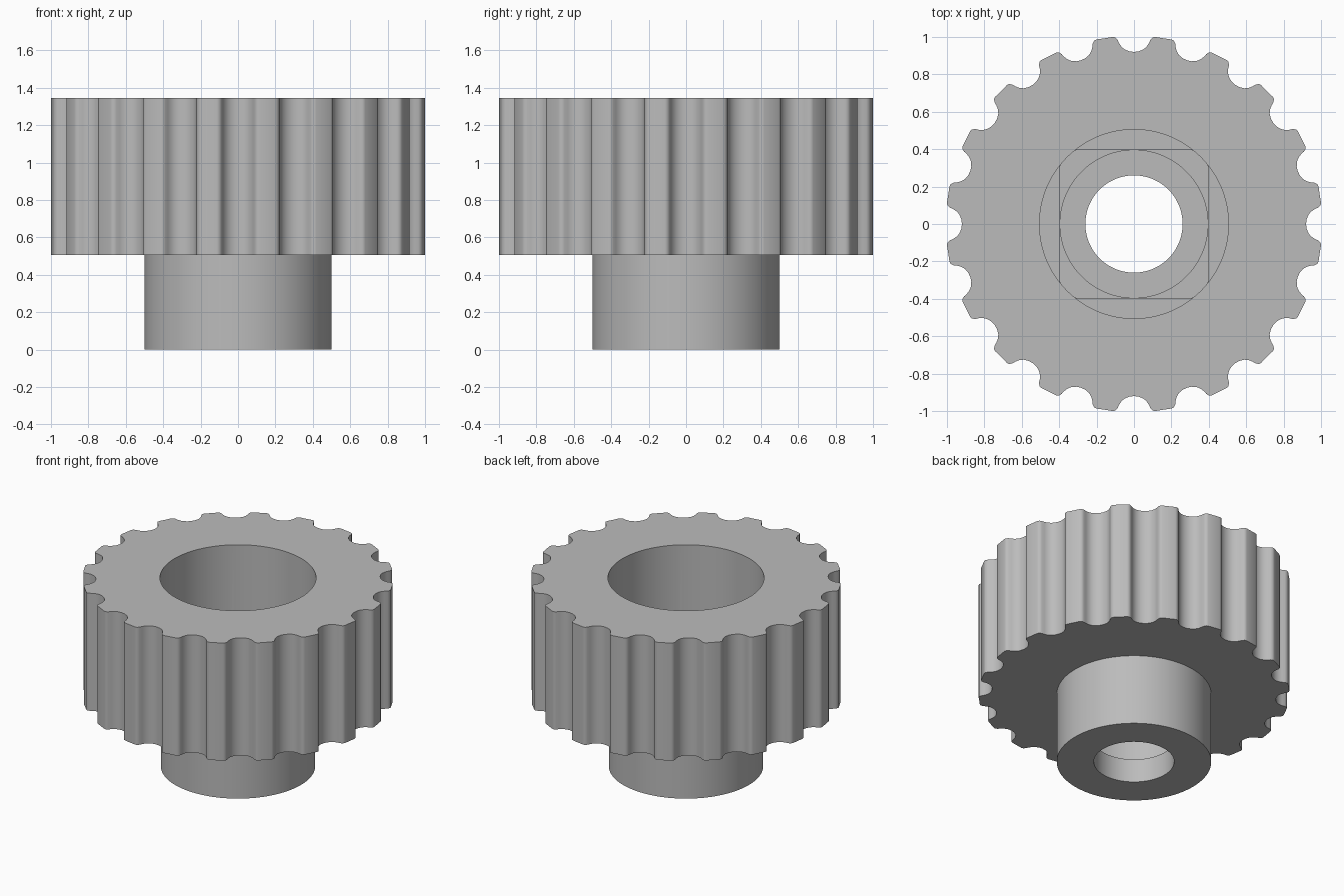
import bpy, bmesh, math

cube = bpy.data.objects.get("Cube")
if cube:
    bpy.data.objects.remove(cube, do_unlink=True)

TEETH = 20
PITCH = 2 * math.pi / TEETH

# Half of one rounded groove, from its floor to the middle of the tooth
half_groove = [(0, 0.92), (0.025, 0.923), (0.05, 0.933), (0.068, 0.949), (0.08, 0.967),
               (0.088, 0.985), (0.1, 0.998), (0.115, 1.0), (0.157, 0.993)]
polar = [(math.atan2(x, y), math.hypot(x, y)) for x, y in half_groove]
groove = [(-a, r) for a, r in polar[-2:0:-1]] + polar
outline = [(a + i * PITCH, r) for i in range(TEETH) for a, r in groove]


def toothed():
    return [(r * math.cos(a), r * math.sin(a)) for a, r in outline]


def circle(radius, flat_x=9, flat_y=9):
    """Circle with optional flats cut across x and y."""
    return [(max(-flat_x, min(flat_x, radius * math.cos(a))),
             max(-flat_y, min(flat_y, radius * math.sin(a)))) for a, r in outline]


HUB, BORE, RECESS, HOLE = 0.5, 0.505, 0.395, 0.26
TOP, RIM, SEAT, STEP, WEB = 1.345, 0.505, 0.84, 0.035, 0.168
bore = circle(BORE)
slot = circle(BORE, flat_y=RECESS)
square = circle(BORE, RECESS, RECESS)
recess = circle(RECESS)
hole = circle(HOLE)

# Closed chain of sections: up the outside, down through the stepped bore
sections = [
    (hole, 0), (circle(HUB), 0), (circle(HUB), RIM),
    (toothed(), RIM), (toothed(), TOP),
    (bore, TOP), (bore, SEAT),
    (slot, SEAT), (slot, SEAT - STEP),
    (square, SEAT - STEP), (square, SEAT - 2 * STEP),
    (recess, SEAT - 2 * STEP), (recess, WEB), (hole, WEB),
]

bm = bmesh.new()
rings = [[bm.verts.new((x, y, z)) for x, y in pts] for pts, z in sections]
count = len(outline)
for k, lower in enumerate(rings):
    upper = rings[(k + 1) % len(rings)]
    for i in range(count):
        j = (i + 1) % count
        bm.faces.new((lower[i], lower[j], upper[j], upper[i]))
bmesh.ops.remove_doubles(bm, verts=bm.verts, dist=1e-5)
bmesh.ops.dissolve_degenerate(bm, edges=bm.edges, dist=1e-5)
bmesh.ops.recalc_face_normals(bm, faces=bm.faces)

mesh = bpy.data.meshes.new("toothed_pulley")
bm.to_mesh(mesh)
bm.free()
pulley = bpy.data.objects.new("toothed_pulley", mesh)
bpy.context.collection.objects.link(pulley)

# Plain grey material
grey = bpy.data.materials.new("plain_grey")
grey.use_nodes = True
colour = (0.5, 0.5, 0.5, 1)
grey.diffuse_color = colour
for node in grey.node_tree.nodes:
    if node.type == "BSDF_PRINCIPLED":
        node.inputs["Base Color"].default_value = colour
mesh.materials.append(grey)

# Smooth the curved walls, keep the rims sharp
bpy.ops.object.select_all(action="DESELECT")
pulley.select_set(True)
bpy.context.view_layer.objects.active = pulley
bpy.ops.object.shade_smooth_by_angle(angle=math.radians(42))
